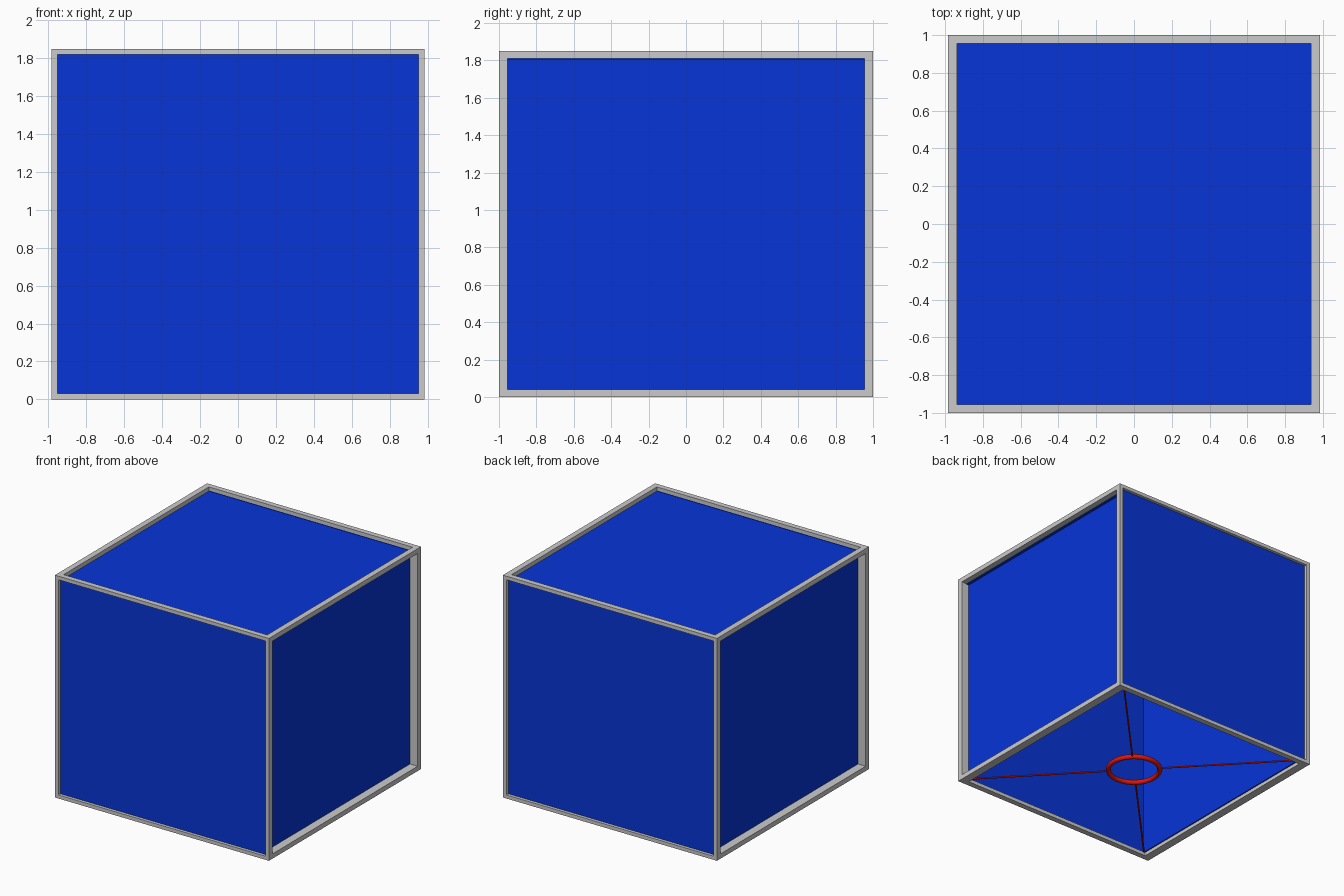
import bpy, math
from mathutils import Vector

if "Cube" in bpy.data.objects:
    bpy.data.objects.remove(bpy.data.objects["Cube"])

H = 1.85
WIRE_Z = 0.03


def material(name, color):
    m = bpy.data.materials.new(name)
    m.diffuse_color = color
    m.use_nodes = True
    m.node_tree.nodes["Principled BSDF"].inputs["Base Color"].default_value = m.diffuse_color
    return m


blue = material("blue_panel", (0.002, 0.035, 0.68, 1))
red = material("red_metal", (0.75, 0.008, 0.004, 1))


def box(name, x, y, z, mat=None):
    """Box from (min, max) ranges on each axis."""
    r = (x, y, z)
    verts = [(a, b, c) for a in r[0] for b in r[1] for c in r[2]]
    faces = [(0, 1, 3, 2), (4, 6, 7, 5), (0, 4, 5, 1), (2, 3, 7, 6), (0, 2, 6, 4), (1, 5, 7, 3)]
    me = bpy.data.meshes.new(name)
    me.from_pydata(verts, [], faces)
    ob = bpy.data.objects.new(name, me)
    bpy.context.collection.objects.link(ob)
    if mat:
        me.materials.append(mat)
    return ob


def side(s, a, b):
    return tuple(sorted((s * a, s * b)))


for s in (-1, 1):
    # Corner posts: slim edge strip plus the deeper lip behind the front/back panel
    for t in (-1, 1):
        box("post", side(s, 0.953, 0.985), side(t, 0.955, 1.0), (0, H))
        box("post_lip", side(s, 0.915, 0.953), side(t, 0.955, 0.972), (0.03, 1.81))
    # Rails along x at front and back
    box("bottom_rail_x", (-0.953, 0.953), side(s, 0.952, 1.0), (0, 0.03))
    box("top_rail_x", (-0.953, 0.953), side(s, 0.955, 1.0), (1.82, H))
    # Rails along y at left and right
    box("bottom_rail_y", side(s, 0.915, 0.985), (-0.955, 0.955), (0, 0.04))
    box("top_rail_y", side(s, 0.937, 0.985), (-0.955, 0.955), (1.81, H))
    # Recessed wall panels
    box("wall_panel_y", (-0.953, 0.953), side(s, 0.960, 0.975), (0.03, 1.82), blue)
    box("wall_panel_x", side(s, 0.905, 0.915), (-0.96, 0.96), (0.03, 1.81), blue)
# Recessed top panel
box("top_panel", (-0.937, 0.937), (-0.955, 0.955), (1.805, 1.815), blue)

# Fitting ring at the open bottom
R = 0.205
bpy.ops.mesh.primitive_torus_add(major_radius=R, minor_radius=0.02, major_segments=48,
                                 minor_segments=12, location=(0, 0, WIRE_Z))
ring = bpy.context.object
ring.name = "fitting_ring"
ring.data.materials.append(red)
bpy.ops.object.shade_smooth()

# Support wires from ring to the four corners
for sx in (-1, 1):
    for sy in (-1, 1):
        end = Vector((sx * 0.91, sy * 0.96, WIRE_Z))
        d = Vector((end.x, end.y, 0)).normalized()
        start = d * R + Vector((0, 0, WIRE_Z))
        bpy.ops.mesh.primitive_cylinder_add(vertices=12, radius=0.007,
                                            depth=(end - start).length,
                                            location=(start + end) / 2,
                                            rotation=d.to_track_quat('Z', 'Y').to_euler())
        wire = bpy.context.object
        wire.name = "support_wire"
        wire.data.materials.append(red)
        bpy.ops.object.shade_smooth_by_angle(angle=math.radians(40))
